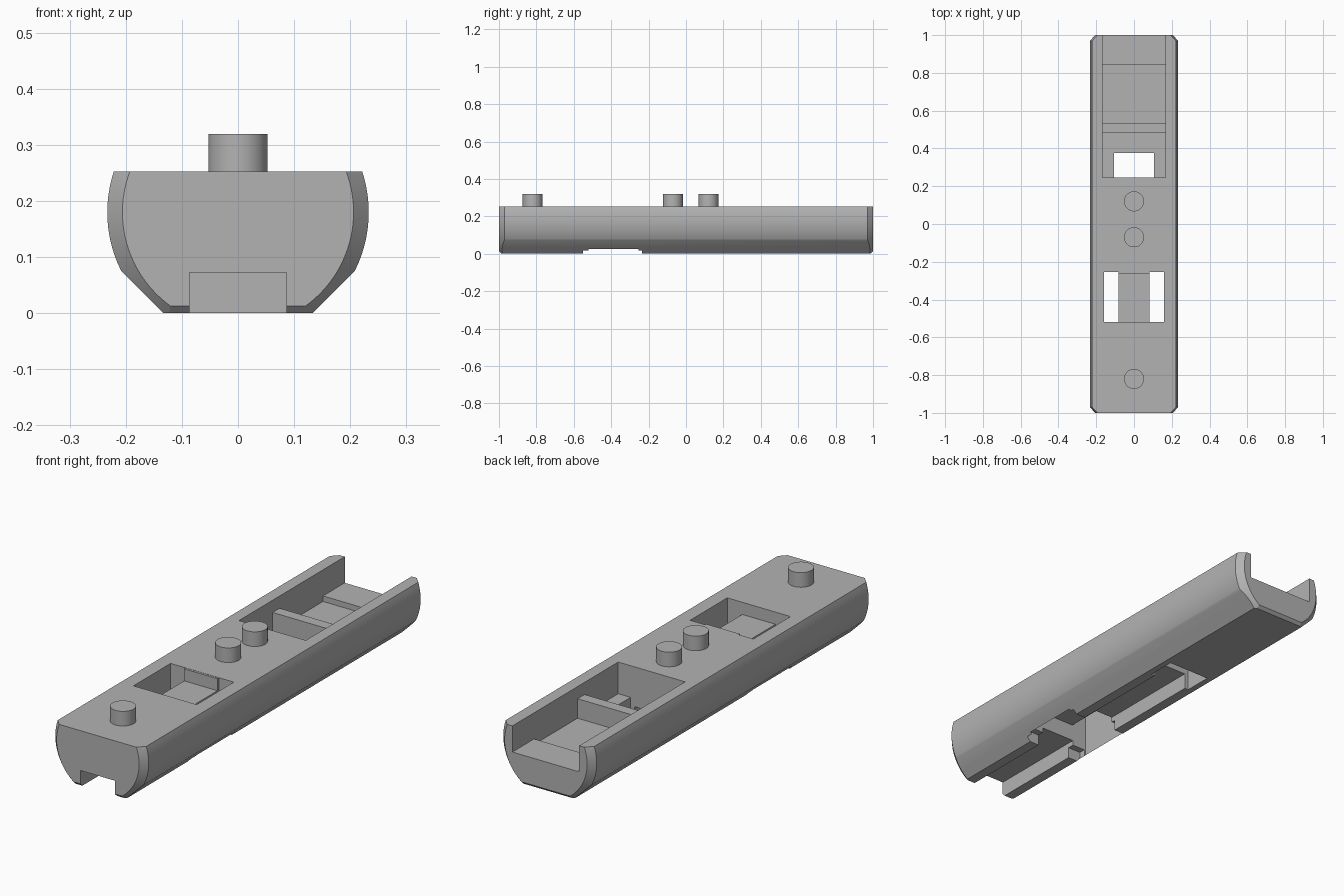
import bpy, bmesh, math
from mathutils import Vector

cube = bpy.data.objects.get("Cube")
if cube:
    bpy.data.objects.remove(cube, do_unlink=True)

grey = bpy.data.materials.new("plain_grey")
colour = (0.45, 0.45, 0.45, 1)
grey.diffuse_color = colour
grey.use_nodes = True
grey.node_tree.nodes["Principled BSDF"].inputs["Base Color"].default_value = colour


def add_object(name, bm):
    bmesh.ops.recalc_face_normals(bm, faces=bm.faces)
    mesh = bpy.data.meshes.new(name)
    bm.to_mesh(mesh)
    bm.free()
    mesh.materials.append(grey)
    obj = bpy.data.objects.new(name, mesh)
    bpy.context.collection.objects.link(obj)
    return obj


def box(name, half_width, y0, y1, z0, z1):
    bm = bmesh.new()
    bmesh.ops.create_cube(bm, size=1)
    for v in bm.verts:
        v.co = Vector((v.co.x * 2 * half_width,
                       (y0 + y1) / 2 + v.co.y * (y1 - y0),
                       (z0 + z1) / 2 + v.co.z * (z1 - z0)))
    return add_object(name, bm)


def smooth(obj):
    bpy.ops.object.select_all(action='DESELECT')
    obj.select_set(True)
    bpy.context.view_layer.objects.active = obj
    bpy.ops.object.shade_smooth_by_angle(angle=math.radians(20))


# Round bar with chamfered ends
SIDES, AXIS_Z, TOP = 96, 0.18, 0.253
bm = bmesh.new()
rings = []
for radius, y in ((0.206, -1), (0.233, -0.97), (0.233, 0.97), (0.206, 1)):
    angles = [math.tau * i / SIDES for i in range(SIDES)]
    rings.append([bm.verts.new((radius * math.cos(a), y, AXIS_Z + radius * math.sin(a)))
                  for a in angles])
for a, b in zip(rings, rings[1:]):
    for i in range(SIDES):
        j = (i + 1) % SIDES
        bm.faces.new((a[i], a[j], b[j], b[i]))
bm.faces.new(rings[0])
bm.faces.new(rings[-1])

# Flat top, flat bottom, sloped lower sides and chamfered lower ends
planes = [((0, 0, TOP), (0, 0, 1)), ((0, 0, 0), (0, 0, -1))]
for s in (-1, 1):
    planes.append(((s * 0.133, 0, 0), (s, 0, -1)))
    planes.append(((0, s, 0.013), (0, s, -1)))
for point, normal in planes:
    bmesh.ops.bisect_plane(bm, geom=bm.verts[:] + bm.edges[:] + bm.faces[:],
                           plane_co=point, plane_no=normal, clear_outer=True)
    bmesh.ops.holes_fill(bm, edges=[e for e in bm.edges if e.is_boundary])
body = add_object("body", bm)

# Openings: half width, y range, z range
cuts = {
    "bottom_groove": (0.086, -1.05, 0.26, -0.05, 0.073),
    "pocket": (0.158, -0.52, -0.255, -0.05, 0.3),
    "pocket_lip": (0.151, -0.55, -0.235, -0.05, 0.05),
    "trough": (0.167, 0.245, 0.845, 0.11, 0.3),
    "trough_end": (0.167, 0.84, 1.05, 0.135, 0.3),
    "through_window": (0.105, 0.245, 0.375, -0.05, 0.2),
}
bpy.context.view_layer.objects.active = body
for name, dims in cuts.items():
    cutter = box(name, *dims)
    cutter.hide_render = True
    mod = body.modifiers.new(name, 'BOOLEAN')
    mod.operation = 'DIFFERENCE'
    mod.solver = 'EXACT'
    mod.object = cutter
    bpy.ops.object.modifier_apply(modifier=mod.name)
    bpy.data.objects.remove(cutter, do_unlink=True)
smooth(body)

# Cross rib in the trough, and the raised plate inside the pocket
box("trough_rib", 0.172, 0.485, 0.535, 0.1, 0.198)
box("pocket_plate", 0.083, -0.525, -0.25, 0.15, 0.198)
box("pocket_stop", 0.083, -0.265, -0.25, 0.15, TOP - 0.001)

# Pins on top
for name, y in (("front_pin", -0.82), ("middle_pin", -0.07), ("rear_pin", 0.12)):
    bm = bmesh.new()
    bmesh.ops.create_cone(bm, cap_ends=True, segments=48, radius1=0.053,
                          radius2=0.053, depth=0.087)
    bmesh.ops.translate(bm, verts=bm.verts, vec=(0, y, 0.2755))
    smooth(add_object(name, bm))
